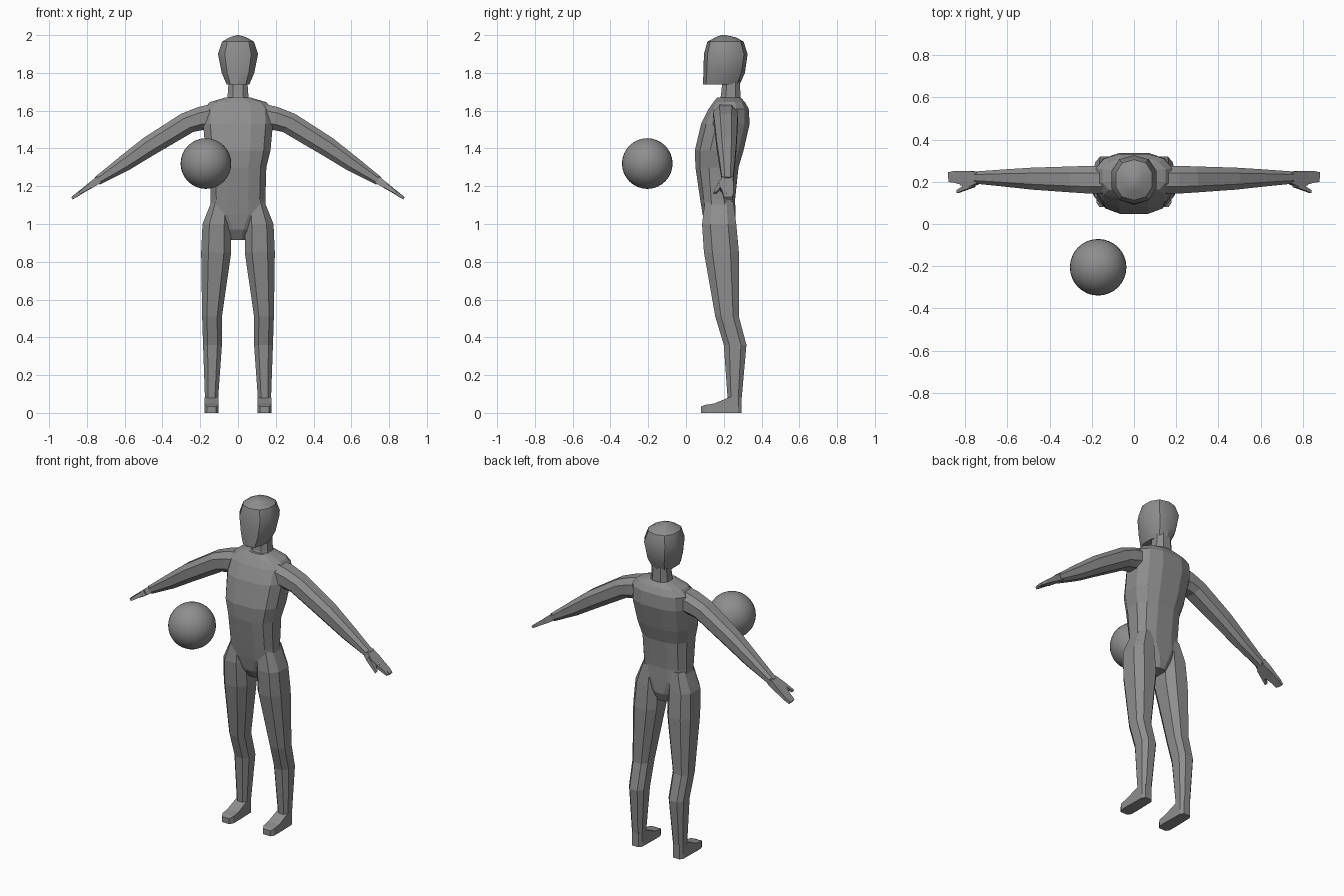
import bpy, bmesh, math
from mathutils import Vector

old = bpy.data.objects.get("Cube")
if old:
    bpy.data.objects.remove(old, do_unlink=True)

GREY = (0.27, 0.27, 0.27, 1)
grey = bpy.data.materials.new("plain grey")
grey.use_nodes = True
grey.diffuse_color = GREY
grey.node_tree.nodes["Principled BSDF"].inputs["Base Color"].default_value = GREY

Y, Z = Vector((0, 1, 0)), Vector((0, 0, 1))


def outline(sides, power, phase):
    """Rounded unit outline that reaches exactly 1 on both axes."""
    pts = []
    for i in range(sides):
        a = math.tau * (i + phase) / sides - math.pi / 2
        pts.append([math.copysign(abs(f(a)) ** power, f(a)) for f in (math.cos, math.sin)])
    top = [max(abs(p[k]) for p in pts) for k in (0, 1)]
    return [(p[0] / top[0], p[1] / top[1]) for p in pts]


def loft(name, rings, shape, mirror=False, smooth=False):
    """Skin a tube through rings of (centre, first axis, second axis)."""
    bm = bmesh.new()
    loops = [[bm.verts.new(c + u * a + v * b) for a, b in shape] for c, u, v in rings]
    n = len(shape)
    for lo, hi in zip(loops, loops[1:]):
        for i in range(n):
            j = (i + 1) % n
            bm.faces.new((lo[i], lo[j], hi[j], hi[i]))
    bm.faces.new(loops[0])
    bm.faces.new(loops[-1])
    bmesh.ops.recalc_face_normals(bm, faces=bm.faces)
    mesh = bpy.data.meshes.new(name)
    bm.to_mesh(mesh)
    bm.free()
    ob = bpy.data.objects.new(name, mesh)
    bpy.context.collection.objects.link(ob)
    mesh.materials.append(grey)
    if mirror:
        ob.modifiers.new("both sides", 'MIRROR')
    if smooth:
        shade(ob)
    return ob


def shade(ob):
    bpy.ops.object.select_all(action='DESELECT')
    ob.select_set(True)
    bpy.context.view_layer.objects.active = ob
    bpy.ops.object.shade_smooth_by_angle(angle=math.radians(35))


def level(z, x0, x1, y0, y1):
    """Horizontal ring from its extents."""
    return (Vector(((x0 + x1) / 2, (y0 + y1) / 2, z)),
            Vector(((x1 - x0) / 2, 0, 0)), Y * ((y1 - y0) / 2))


def centred(rows):
    return [level(z, -w, w, y0, y1) for z, w, y0, y1 in rows]


# Torso: height, half width, front, back
loft("torso", centred([
    (0.915, 0.045, 0.14, 0.24), (0.97, 0.075, 0.105, 0.262),
    (1.05, 0.15, 0.088, 0.262), (1.13, 0.145, 0.075, 0.26),
    (1.30, 0.15, 0.05, 0.278), (1.39, 0.172, 0.047, 0.305),
    (1.53, 0.185, 0.08, 0.337), (1.61, 0.18, 0.12, 0.332),
    (1.645, 0.15, 0.145, 0.312), (1.67, 0.065, 0.165, 0.29),
]), outline(12, 0.75, 0.5))

# Neck and head
loft("neck", centred([
    (1.64, 0.062, 0.17, 0.29), (1.68, 0.055, 0.185, 0.288), (1.78, 0.048, 0.195, 0.285),
]), outline(8, 0.8, 0.5))
loft("head", centred([
    (1.738, 0.06, 0.09, 0.284), (1.80, 0.086, 0.092, 0.312),
    (1.90, 0.106, 0.095, 0.326), (1.965, 0.085, 0.113, 0.305),
    (1.988, 0.045, 0.155, 0.265), (2.0, 0.006, 0.185, 0.21),
]), outline(10, 0.85, 0), smooth=True)

# Legs
loft("leg", [level(*r) for r in (
    (1.12, 0.05, 0.14, 0.10, 0.25), (1.0, 0.036, 0.188, 0.085, 0.266),
    (0.85, 0.036, 0.195, 0.095, 0.28), (0.51, 0.085, 0.19, 0.155, 0.28),
    (0.36, 0.085, 0.185, 0.2, 0.32), (0.08, 0.105, 0.175, 0.22, 0.295),
    (0.03, 0.105, 0.175, 0.22, 0.295),
)], outline(8, 0.75, 0.5), mirror=True)

# Feet: lofted from toe to heel, flat on the ground
loft("foot", [
    (Vector((0.14, y, h / 2)), Vector((w, 0, 0)), Z * (h / 2))
    for y, w, h in ((0.08, 0.024, 0.034), (0.10, 0.037, 0.042), (0.15, 0.038, 0.05),
                    (0.23, 0.036, 0.083), (0.275, 0.035, 0.085), (0.295, 0.022, 0.085))
], outline(4, 1, 0.5), mirror=True)

# Arms: rings square to the sloping limb
ALONG = Vector((0.82, 0, -0.57)).normalized()
ACROSS = Vector((-ALONG.z, 0, ALONG.x))
loft("arm", [
    (Vector((x, y, z)), Y * ry, n * rn) for x, y, z, ry, rn, n in (
        (0.12, 0.21, 1.57, 0.065, 0.07, Z),
        (0.20, 0.21, 1.558, 0.066, 0.062, (Z * 2 + ACROSS).normalized()),
        (0.27, 0.211, 1.535, 0.062, 0.058, ACROSS),
        (0.47, 0.215, 1.412, 0.052, 0.053, ACROSS),
        (0.60, 0.218, 1.322, 0.041, 0.043, ACROSS),
        (0.745, 0.22, 1.228, 0.029, 0.024, ACROSS))
], outline(8, 0.8, 0.5), mirror=True)


def hand_part(name, rows):
    """Flat tapered piece from (distance past wrist, y, half width, half depth)."""
    wrist = Vector((0.735, 0, 1.236))
    loft(name, [(wrist + ALONG * d + Y * y, Y * w, ACROSS * t) for d, y, w, t in rows],
         outline(4, 1, 0.5), mirror=True)


# Hands
hand_part("palm", [(0, 0.22, 0.027, 0.02), (0.05, 0.213, 0.038, 0.017),
                   (0.10, 0.217, 0.034, 0.012)])
hand_part("outer_fingers", [(0.08, 0.228, 0.022, 0.013), (0.14, 0.232, 0.019, 0.01),
                            (0.175, 0.23, 0.015, 0.007)])
hand_part("index_finger", [(0.08, 0.2, 0.017, 0.012), (0.14, 0.208, 0.012, 0.009),
                           (0.172, 0.208, 0.009, 0.006)])
hand_part("thumb", [(0.03, 0.195, 0.02, 0.014), (0.08, 0.172, 0.012, 0.011),
                    (0.125, 0.153, 0.007, 0.007)])

# Ball floating in front
bpy.ops.mesh.primitive_uv_sphere_add(segments=32, ring_count=16, radius=0.134,
                                     location=(-0.17, -0.205, 1.32))
ball = bpy.context.object
ball.name = "ball"
ball.data.materials.append(grey)
shade(ball)
